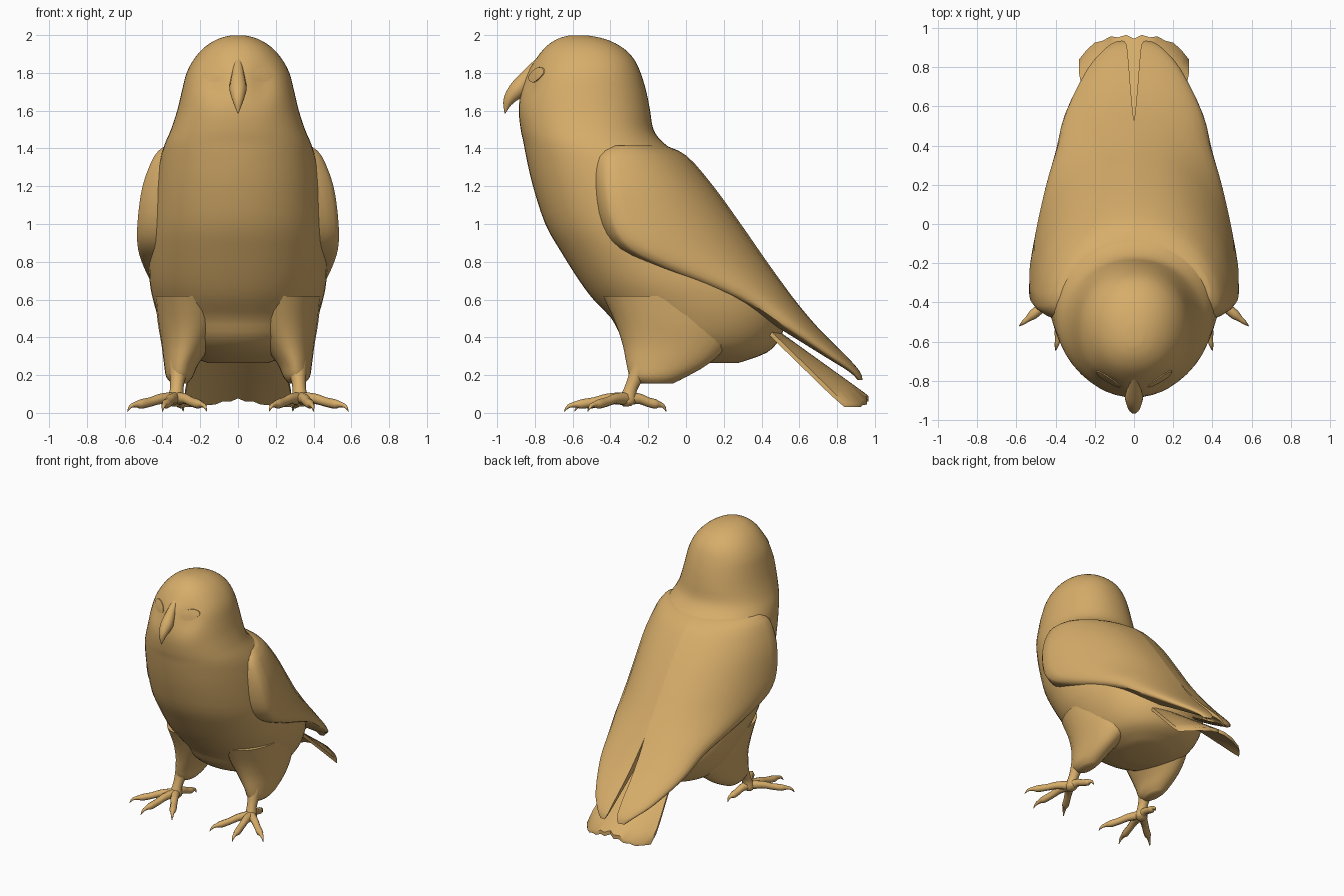
import bpy, bmesh, math
from mathutils import Vector
from mathutils.bvhtree import BVHTree

if "Cube" in bpy.data.objects:
    bpy.data.objects.remove(bpy.data.objects["Cube"])

mat = bpy.data.materials.new("warm_tan")
mat.diffuse_color = (0.68, 0.42, 0.145, 1)
mat.use_nodes = True
mat.node_tree.nodes["Principled BSDF"].inputs["Base Color"].default_value = mat.diffuse_color


def make(name, verts, faces, angle=50):
    bm = bmesh.new()
    vs = [bm.verts.new(v) for v in verts]
    for f in faces:
        bm.faces.new([vs[i] for i in f])
    bmesh.ops.recalc_face_normals(bm, faces=bm.faces)
    me = bpy.data.meshes.new(name)
    bm.to_mesh(me)
    bm.free()
    me.materials.append(mat)
    ob = bpy.data.objects.new(name, me)
    bpy.context.collection.objects.link(ob)
    bpy.ops.object.select_all(action='DESELECT')
    ob.select_set(True)
    bpy.context.view_layer.objects.active = ob
    bpy.ops.object.shade_smooth_by_angle(angle=math.radians(angle))
    return ob


def loft(name, rings, angle=50):
    """Join closed rings and cap both ends with a fan."""
    n = len(rings[0])
    verts = [v for r in rings for v in r]
    faces = []
    for i in range(len(rings) - 1):
        for j in range(n):
            k = (j + 1) % n
            faces.append((i * n + j, i * n + k, (i + 1) * n + k, (i + 1) * n + j))
    for r, base in ((rings[0], 0), (rings[-1], (len(rings) - 1) * n)):
        verts.append(sum((Vector(v) for v in r), Vector()) / n)
        faces += [(base + j, base + (j + 1) % n, len(verts) - 1) for j in range(n)]
    return make(name, verts, faces, angle), verts, faces


def smooth_keys(keys, steps):
    """Catmull-Rom interpolation through key rows."""
    out = []
    for i in range(len(keys) - 1):
        a, b, c, d = (keys[max(0, min(len(keys) - 1, i + o))] for o in (-1, 0, 1, 2))
        for s in range(steps):
            t = s / steps
            out.append([0.5 * (2 * q + (r - p) * t + (2 * p - 5 * q + 4 * r - w) * t * t
                               + (3 * q - p - 3 * r + w) * t ** 3)
                        for p, q, r, w in zip(a, b, c, d)])
    return out + [list(keys[-1])]


def spow(v, p):
    return math.copysign(abs(v) ** p, v)


def tube(name, keys, n=10, steps=3):
    """Round tube through (x, y, z, radius) keys."""
    pts = smooth_keys(keys, steps)
    rings = []
    for i, p in enumerate(pts):
        t = Vector(pts[min(i + 1, len(pts) - 1)][:3]) - Vector(pts[max(i - 1, 0)][:3])
        t.normalize()
        side = t.cross(Vector((0, 0, 1)) if abs(t.z) < 0.8 else Vector((0, 1, 0))).normalized()
        # keep every ring's first point on the same side
        if rings and side.dot(last) < 0:
            side = -side
        last = side
        up = t.cross(side)
        r = max(p[3], 0.002)
        rings.append([Vector(p[:3]) + r * (math.cos(a) * side + math.sin(a) * up)
                      for a in (2 * math.pi * j / n for j in range(n))])
    return loft(name, rings)


# Head and torso: z, front y, back y, half width
BODY = [(0.265, 0.0, 0.28, 0.16), (0.32, -0.22, 0.43, 0.30), (0.40, -0.335, 0.50, 0.375),
        (0.50, -0.395, 0.53, 0.42), (0.60, -0.49, 0.52, 0.45), (0.70, -0.565, 0.46, 0.468),
        (0.85, -0.66, 0.36, 0.47), (1.0, -0.745, 0.25, 0.46), (1.2, -0.81, 0.10, 0.435),
        (1.35, -0.845, -0.015, 0.41), (1.43, -0.86, -0.12, 0.385), (1.5, -0.875, -0.172, 0.355),
        (1.6, -0.885, -0.19, 0.322), (1.7, -0.875, -0.21, 0.298), (1.8, -0.84, -0.24, 0.272),
        (1.88, -0.79, -0.28, 0.228), (1.94, -0.74, -0.345, 0.172), (1.98, -0.68, -0.43, 0.105),
        (1.998, -0.62, -0.52, 0.04)]
rings = []
for z, yf, yb, w in smooth_keys(BODY, 3):
    ring = []
    for j in range(48):
        a = 2 * math.pi * j / 48
        x = w * spow(math.cos(a), 0.94)
        y = (yf + yb) / 2 + (yb - yf) / 2 * spow(math.sin(a), 0.94)
        # shallow eye sockets on the face
        if y < -0.55:
            y += 0.028 * math.exp(-((abs(x) - 0.13) / 0.07) ** 2 - ((z - 1.75) / 0.09) ** 2)
        ring.append(Vector((x, y, z)))
    rings.append(ring)
_, bv, bf = loft("torso_and_head", rings)
bvh = BVHTree.FromPolygons(bv, bf)

# Hooked beak with the ridge running up between the eyes
tube("beak", [(0, -0.77, 1.87, 0.02), (0, -0.835, 1.79, 0.034), (0, -0.885, 1.72, 0.046),
              (0, -0.925, 1.675, 0.036), (0, -0.947, 1.635, 0.022), (0, -0.958, 1.585, 0.002)], 12)

# Wings: z, widest y, back y, inner x, outer x
WING = [(1.415, -0.36, -0.11, 0.0, 0.385), (1.36, -0.40, 0.005, 0.0, 0.445),
        (1.2, -0.40, 0.145, 0.0, 0.508), (1.0, -0.36, 0.29, 0.0, 0.535),
        (0.87, -0.27, 0.38, 0.0, 0.532), (0.77, -0.08, 0.45, 0.0, 0.50),
        (0.68, 0.14, 0.515, 0.0, 0.455), (0.58, 0.35, 0.59, 0.008, 0.40),
        (0.45, 0.54, 0.70, 0.018, 0.355), (0.30, 0.76, 0.85, 0.03, 0.25),
        (0.22, 0.875, 0.92, 0.04, 0.16), (0.175, 0.915, 0.935, 0.06, 0.11)]
for s, side in ((1, "left"), (-1, "right")):
    rings = []
    for z, yw, yb, xi, xo in smooth_keys(WING, 3):
        d, w = yb - yw, xo - xi
        tuck = min(0.14, 0.35 * d)

        def arc(w, d, tuck, count=14):
            pts = []
            for k in range(count):
                a = math.radians(-65 + 155 * k / (count - 1))
                pts.append(Vector((s * (xi + w * math.cos(a)),
                                   yw + (d if a > 0 else tuck) * math.sin(a), z)))
            return pts
        outer = arc(w, d, tuck)
        inner = arc(w - min(0.13, 0.28 * w), d - min(0.09, 0.45 * d), tuck * 0.7)
        rings.append(outer + inner[::-1])
    loft(side + "_wing", rings)

# Fanned tail, drooping at its sides, with a ragged rear edge
END = [0.945, 0.965, 0.952, 0.957, 0.935, 0.925, 0.89, 0.84]
NV, NU = 8, 15
verts, faces = [], []
for layer in (0, 0.03):
    for i in range(NV):
        v = i / (NV - 1)
        for j in range(NU):
            u = (j - 7) / 7
            y = 0.33 + (END[abs(j - 7)] - 0.33) * v
            z = 0.355 - 0.72 * (y - 0.6) - 0.13 * v * u * u - layer
            verts.append((u * (0.18 + 0.10 * min(1, v * 1.2)), y, max(z, 0.03)))
M = NV * NU
for i in range(NV - 1):
    for j in range(NU - 1):
        q = (i * NU + j, i * NU + j + 1, (i + 1) * NU + j + 1, (i + 1) * NU + j)
        faces += [q, tuple(M + k for k in q[::-1])]
rim = ([j for j in range(NU)] + [i * NU + NU - 1 for i in range(1, NV)]
       + [(NV - 1) * NU + j for j in range(NU - 2, -1, -1)]
       + [i * NU for i in range(NV - 2, 0, -1)])
for a, b in zip(rim, rim[1:] + rim[:1]):
    faces.append((a, b, b + M, a + M))
make("tail", verts, faces)

# Feathered thigh: z, centre x, front y, back y, half width
THIGH = [(0.62, 0.24, -0.44, 0.20, 0.20), (0.48, 0.245, -0.375, 0.24, 0.18),
         (0.36, 0.27, -0.335, 0.22, 0.135), (0.26, 0.30, -0.315, 0.12, 0.092),
         (0.19, 0.31, -0.295, 0.0, 0.07), (0.155, 0.31, -0.24, -0.07, 0.04)]
# Toes: tip x and tip y
TOES = {"outer_toe": (0.585, -0.52), "middle_toe": (0.40, -0.645),
        "inner_toe": (0.165, -0.59), "hind_toe": (0.29, -0.105)}
for s, side in ((1, "left"), (-1, "right")):
    rings = []
    for z, cx, yf, yb, w in smooth_keys(THIGH, 3):
        rings.append([Vector((s * (cx + w * math.cos(a)),
                              (yf + yb) / 2 + (yb - yf) / 2 * math.sin(a), z))
                      for a in (2 * math.pi * j / 24 for j in range(24))])
    loft(side + "_thigh", rings)
    tube(side + "_shank", [(s * 0.31, -0.235, 0.26, 0.06), (s * 0.32, -0.27, 0.18, 0.04),
                           (s * 0.325, -0.295, 0.12, 0.036), (s * 0.33, -0.31, 0.06, 0.045),
                           (s * 0.33, -0.31, 0.035, 0.02)])
    for toe, (tx, ty) in TOES.items():
        ax, ay = 0.33, -0.31
        path = [(s * (ax + (tx - ax) * t), ay + (ty - ay) * t, z, r) for t, z, r in
                ((0, 0.075, 0.036), (0.3, 0.075, 0.028), (0.52, 0.058, 0.025),
                 (0.72, 0.047, 0.025), (0.82, 0.045, 0.016), (0.93, 0.035, 0.01),
                 (1, 0.008, 0.002))]
        tube(f"{side}_{toe}", path, 8)

# Almond eyes laid on the face as thin domed plates
for s, side in ((1, "left"), (-1, "right")):
    rings = []
    for scale, lift in ((1, -0.004), (1, 0.006), (0.55, 0.009)):
        ring = []
        for j in range(16):
            a = 2 * math.pi * j / 16
            x = s * (0.133 + scale * 0.062 * math.cos(a))
            z = 1.79 + scale * (0.04 * spow(math.sin(a), 1.3) + 0.008 * math.cos(a))
            hit = bvh.ray_cast(Vector((x, -2, z)), Vector((0, 1, 0)))[0]
            ring.append(Vector((x, hit.y - lift, z)))
        rings.append(ring)
    loft(side + "_eye", rings, 35)
